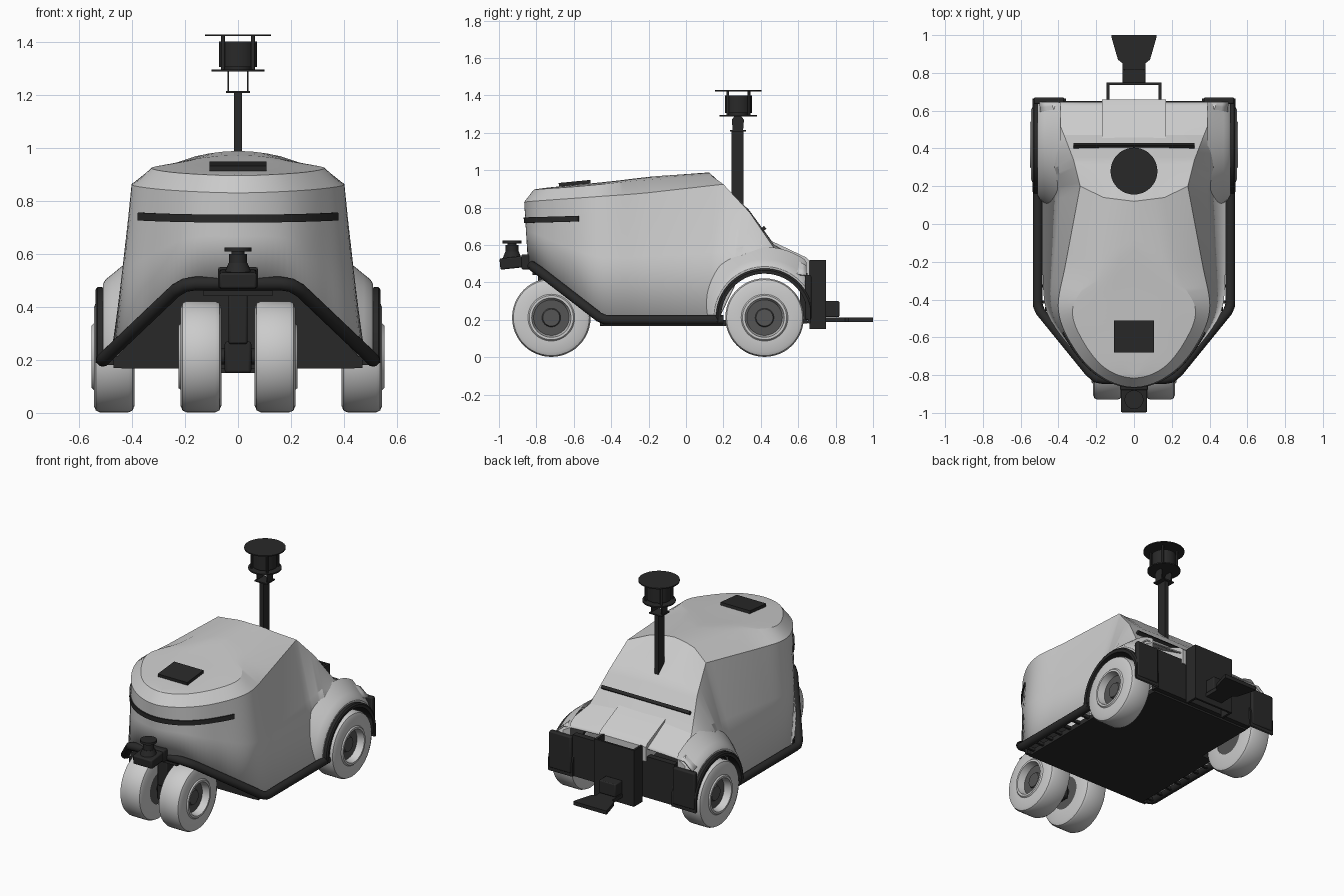
import bpy, math
from mathutils import Vector

if "Cube" in bpy.data.objects:
    bpy.data.objects.remove(bpy.data.objects["Cube"])

def colour(name, v):
    m = bpy.data.materials.new(name)
    m.diffuse_color = (v, v, v, 1)
    m.use_nodes = True
    m.node_tree.nodes["Principled BSDF"].inputs["Base Color"].default_value = m.diffuse_color
    return m

BLACK, HUB = colour("black_plastic", 0.022), colour("hub_grey", 0.09)

def finish(o, mat=None, bevel=0, angle=30):
    if mat:
        o.data.materials.append(mat)
    if bevel:
        b = o.modifiers.new("bevel", 'BEVEL')
        b.width, b.segments = bevel, 2
    bpy.ops.object.select_all(action='DESELECT')
    o.select_set(True)
    bpy.context.view_layer.objects.active = o
    bpy.ops.object.shade_smooth_by_angle(angle=math.radians(angle))
    return o

def mesh(name, verts, faces, mat=None, bevel=0, angle=30):
    me = bpy.data.meshes.new(name)
    me.from_pydata([tuple(v) for v in verts], [], faces)
    o = bpy.data.objects.new(name, me)
    bpy.context.collection.objects.link(o)
    return finish(o, mat, bevel, angle)

def box(name, lo, hi, mat=BLACK, tilt=0, bevel=0):
    bpy.ops.mesh.primitive_cube_add(size=1, location=[(a + b) / 2 for a, b in zip(lo, hi)])
    o = bpy.context.object
    o.name = name
    o.scale = [b - a for a, b in zip(lo, hi)]
    bpy.ops.object.transform_apply(location=False, rotation=False, scale=True)
    o.rotation_euler.x = math.radians(tilt)
    return finish(o, mat, bevel)

def cyl(name, x, y, z0, z1, r, mat=BLACK, r2=None, n=40):
    bpy.ops.mesh.primitive_cone_add(vertices=n, radius1=r, radius2=r if r2 is None else r2,
                                    depth=z1 - z0, location=(x, y, (z0 + z1) / 2))
    o = bpy.context.object
    o.name = name
    return finish(o, mat)

def prism(name, outline, axis, a, b, mat=BLACK):
    """Extrude a 2D outline along x, y or z."""
    put = lambda p, t: (t, *p) if axis == 'x' else (p[0], t, p[1]) if axis == 'y' else (*p, t)
    n = len(outline)
    faces = [tuple(range(n))[::-1], tuple(range(n, 2 * n))]
    faces += [(i, (i + 1) % n, n + (i + 1) % n, n + i) for i in range(n)]
    return mesh(name, [put(p, a) for p in outline] + [put(p, b) for p in outline], faces, mat)

def lathe(name, prof, cx, cy, cz, mat=None, a0=0, a1=360, n=48, ymax=9, s=1):
    """Spin an (x, radius) profile about an x-parallel axle."""
    k, vs, fs = len(prof), [], []
    full = a1 - a0 == 360
    cols = n if full else n + 1
    for i in range(cols):
        a = math.radians(a0 + (a1 - a0) * i / n)
        vs += [(cx + s * x, min(cy + r * math.cos(a), ymax), cz + r * math.sin(a)) for x, r in prof]
    for i in range(n):
        j = (i + 1) % cols
        for p in range(k - 1):
            f = (i * k + p, j * k + p, j * k + p + 1, i * k + p + 1)
            fs.append(f if s > 0 else f[::-1])
    return mesh(name, vs, fs, mat)

# ---- body shell: hem, belt, shoulder, roof centre (y, z), nose to tail
COLS = [((0, -.845, .50), (0, -.865, .83), (0, -.815, .895), (-.79, .90)),
        ((.19, -.80, .485), (.17, -.81, .835), (.15, -.765, .90), (-.70, .91)),
        ((.33, -.66, .36), (.31, -.67, .845), (.27, -.62, .91), (-.55, .925)),
        ((.46, -.47, .215), (.40, -.46, .86), (.325, -.45, .925), (-.35, .945)),
        ((.485, -.20, .20), (.36, -.20, .88), (.23, -.25, .945), (-.10, .972)),
        ((.485, .17, .20), (.285, .20, .925), (.16, .14, .968), (.12, .988)),
        ((.48, .27, .41), (.32, .34, .775), (.18, .335, .785), (.335, .79)),
        ((.49, .42, .47), (.37, .47, .585), (.20, .47, .60), (.47, .605)),
        ((.50, .645, .44), (.44, .645, .49), (.20, .645, .50), (.645, .505))]

def ctrl(i, r):
    if i < 0:                      # mirrored neighbour keeps the nose round
        p = ctrl(-i, r)
        return Vector((-p.x, p.y, p.z))
    c = COLS[i][r]
    return Vector((0, *c)) if r == 3 else Vector(c)

def surf(u, r):
    i = min(int(u), len(COLS) - 2)
    t = u - i
    b, c = ctrl(i, r), ctrl(i + 1, r)
    if i >= 4:
        return b.lerp(c, t)
    a, d = ctrl(i - 1, r), ctrl(i + 2, r)
    return .5 * (2 * b + (c - a) * t + (2 * a - 5 * b + 4 * c - d) * t * t + (3 * b - a - 3 * c + d) * t ** 3)

STEP, ROWS = 8, 7
verts, faces = [], []
NU = (len(COLS) - 1) * STEP + 1
for k in range(NU):
    h, b, s, c = (surf(k / STEP, r) for r in range(4))
    verts += [h, h.lerp(b, .5), b, s]
    for t in (1 / 3, 2 / 3, 1):
        p = s.lerp(c, t)
        p.z = s.z + (c.z - s.z) * (1 - (1 - t) ** 2)
        verts.append(p)
for k in range(NU - 1):
    for r in range(ROWS - 1):
        q = k * ROWS + r
        faces.append((q, q + ROWS, q + ROWS + 1, q + 1))
shell = mesh("body_shell", verts, faces, angle=22)
m = shell.modifiers.new("mirror", 'MIRROR')
m.use_clip = True
m = shell.modifiers.new("solidify", 'SOLIDIFY')
m.thickness, m.offset = .008, -1

# front light strip follows the nose
pts, fs = [], []
for k in range(-20, 21):
    u = 2.5 * abs(k) / 20
    sgn = -1 if k < 0 else 1
    h, b = surf(u, 0), surf(u, 1)
    out = Vector((b.x * .9, b.y + .25, 0)).normalized() * .008
    for dz in (-.015, .015):
        z = .733 + .008 * (u / 2.5) ** 2 + dz
        p = h.lerp(b, (z - h.z) / (b.z - h.z))
        for q in (p + out, p - out):
            pts.append((sgn * q.x, q.y, q.z))
for k in range(40):
    a, c = 4 * k, 4 * k + 4
    fs += [(a + i, c + i, c + j, a + j) for i, j in ((0, 2), (2, 3), (3, 1), (1, 0))]
fs += [(0, 2, 3, 1), (160, 161, 163, 162)]
mesh("front_light_strip", pts, fs, BLACK)

box("roof_panel", (-.107, -.68, .915), (.107, -.51, .94), tilt=5.5)
box("rear_light_strip", (-.32, .402, .67), (.32, .422, .70), tilt=-50)
prism("rear_deck_hump", [(.45, .625), (.64, .535), (.66, .515), (.66, .42), (.45, .45)], 'x', -.17, .17, None)

# ---- rear fenders, mudguards, wheels
def wheel(name, x, y, z, s):
    w = .077
    lathe(name + "_tyre", [(-w, .105), (-w, .185), (-w * .9, .203), (-w * .7, .21), (w * .7, .21),
                           (w * .9, .203), (w, .185), (w, .125), (w * 1.1, .118), (w * 1.1, .105),
                           (w * .5, .095)], x, y, z, s=s)
    lathe(name + "_hub", [(-w * .95, .0), (-w * .95, .106), (w * .45, .106), (w * .45, .05), (w * .6, .045), (w * .6, 0)],
          x, y, z, HUB, s=s)

for s, side in ((1, "right"), (-1, "left")):
    lathe(side + "_fender", [(.49, .245), (.508, .25), (.51, .27), (.50, .288), (.475, .308), (.445, .333), (.39, .375)],
          0, .42, .215, None, 18, 184, 40, .645, s)
    lathe(side + "_mudguard", [(.36, .232), (.535, .232), (.537, .25), (.53, .26), (.36, .25), (.36, .232)],
          0, .42, .215, BLACK, -8, 186, 40, .665, s)
    wheel(side + "_rear_wheel", s * .467, .42, .212, s)
    wheel(side + "_front_wheel", s * .14, -.72, .212, s)
    lo, hi = sorted((s * .37, s * .53))
    box(side + "_rear_corner", (lo, .635, .20), (hi, .67, .44), bevel=.008)
    box(side + "_bumper_stud", (s * .16 - .018, -.80, .50), (s * .16 + .018, -.765, .54))
    for i in range(8):             # floor tabs out to the side rail
        y = -.42 + i * .085
        lo, hi = sorted((s * .42, s * .51))
        box(side + "_rail_tab", (lo, y, .18), (hi, y + .015, .20))

# ---- tubular bumper
half = [(.51, .20, .20), (.51, -.41, .20), (.508, -.435, .202), (.495, -.465, .215), (.235, -.785, .462),
        (.20, -.815, .482), (.16, -.822, .488)]
cu = bpy.data.curves.new("bumper_tube", 'CURVE')
cu.dimensions, cu.bevel_depth, cu.bevel_resolution, cu.use_fill_caps = '3D', .026, 4, True
path = half + [(-x, y, z) for x, y, z in reversed(half)]
sp = cu.splines.new('POLY')
sp.points.add(len(path) - 1)
for p, c in zip(sp.points, path):
    p.co = (*c, 1)
cu.materials.append(BLACK)
bpy.context.collection.objects.link(bpy.data.objects.new("bumper_tube", cu))

# ---- chassis and front caster
box("chassis_floor", (-.44, -.46, .168), (.44, .21, .20))
box("chassis_floor_rear", (-.36, .20, .168), (.36, .62, .20))
box("rear_panel", (-.37, .61, .18), (.37, .65, .45))
prism("front_bulkhead", [(-.47, .17), (.47, .17), (.47, .22), (.2, .48), (-.2, .48), (-.47, .22)], 'y', -.46, -.44)
box("caster_mount", (-.13, -.82, .44), (.13, -.44, .48))
box("caster_post", (-.036, -.79, .26), (.036, -.65, .48), bevel=.008)
box("caster_block", (-.05, -.77, .15), (.05, -.67, .27), bevel=.01)
lathe("caster_axle", [(-.13, 0), (-.13, .03), (.13, .03), (.13, 0)], 0, -.72, .212, BLACK, n=24)

# ---- front sensor
box("front_sensor_base", (-.07, -.995, .475), (.07, -.86, .535), tilt=6, bevel=.008)
box("front_sensor_arm", (-.075, -.88, .47), (.075, -.82, .55), bevel=.008)
cyl("front_sensor_cone", 0, -.93, .53, .565, .05, r2=.036)
cyl("front_sensor_head", 0, -.93, .56, .60, .034)
cyl("front_sensor_cap", 0, -.93, .608, .624, .05)
cyl("front_sensor_neck", 0, -.93, .59, .61, .025)

# ---- mast with scanner
prism("mast", [(.243, .88), (.307, .79), (.307, 1.21), (.243, 1.21)], 'x', -.015, .015)
box("mast_plate", (-.045, .235, 1.207), (.045, .32, 1.215))
for s in (-1, 1):
    x = s * .037
    prism("mast_bracket", [(.25, 1.21), (.305, 1.21), (.31, 1.27), (.295, 1.29), (.26, 1.29), (.245, 1.27)],
          'x', x - .003, x + .003)
cyl("scanner_base_disc", 0, .28, 1.288, 1.296, .10)
cyl("scanner_body", 0, .28, 1.305, 1.40, .072)
cyl("scanner_spacer", 0, .28, 1.29, 1.31, .05)
cyl("scanner_top_disc", 0, .28, 1.421, 1.428, .124)
for i in range(4):
    a = math.pi * (i / 2 + .25)
    cyl("scanner_post", .08 * math.cos(a), .28 + .08 * math.sin(a), 1.29, 1.425, .007, n=12)

# ---- rear hitch
for s in (-1, 1):
    lo, hi = sorted((s * .13, s * .145))
    box("hitch_side_plate", (lo, .66, .15), (hi, .745, .52))
box("hitch_back_plate", (-.145, .735, .15), (.145, .748, .52))
box("hitch_block", (-.06, .745, .215), (.06, .82, .30), bevel=.006)
fan = [(.06, .74), (.06, .85), (.085, .87), (.118, .985), (.12, 1.0)]
prism("hitch_tongue", fan + [(-x, y) for x, y in reversed(fan)], 'z', .188, .212)
